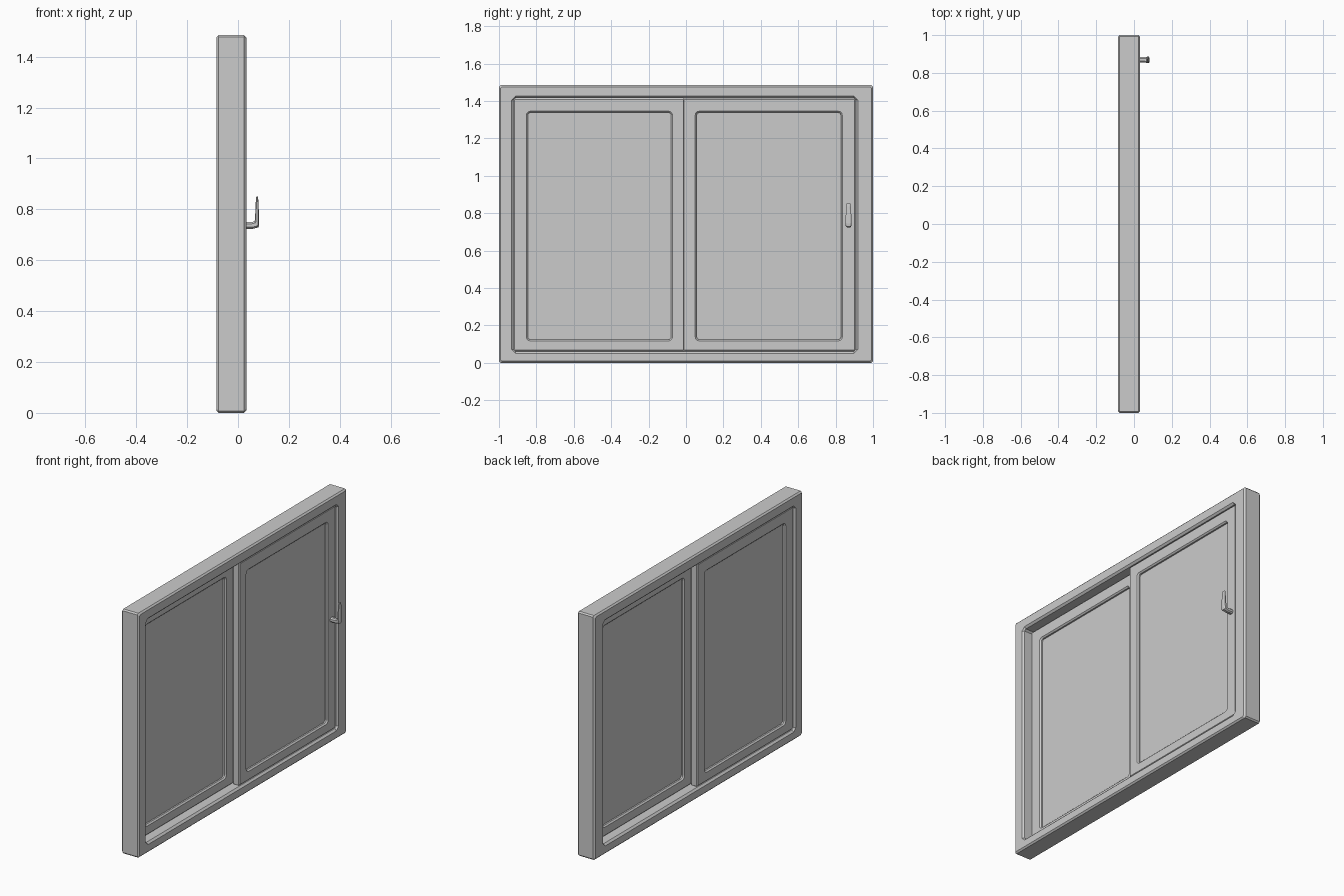
import bpy, bmesh, math

if "Cube" in bpy.data.objects:
    bpy.data.objects.remove(bpy.data.objects["Cube"])


def mesh_object(name, bm):
    bmesh.ops.remove_doubles(bm, verts=bm.verts, dist=1e-6)
    bmesh.ops.recalc_face_normals(bm, faces=bm.faces)
    me = bpy.data.meshes.new(name)
    bm.to_mesh(me)
    bm.free()
    ob = bpy.data.objects.new(name, me)
    bpy.context.collection.objects.link(ob)
    return ob


def rounded_rect(rect, grow, r, n):
    """Points of a rounded rectangle in the y/z plane."""
    y0, y1, z0, z1 = rect[0] - grow, rect[1] + grow, rect[2] - grow, rect[3] + grow
    pts = []
    for k, (cy, cz) in enumerate([(y1 - r, z1 - r), (y0 + r, z1 - r),
                                  (y0 + r, z0 + r), (y1 - r, z0 + r)]):
        for i in range(n + 1):
            a = math.pi / 2 * (k + i / n)
            pts.append((cy + r * math.cos(a), cz + r * math.sin(a)))
    return pts


def bridge(bm, loops, closed):
    n = len(loops[0])
    for i in range(len(loops) if closed else len(loops) - 1):
        a, b = loops[i], loops[(i + 1) % len(loops)]
        for j in range(n):
            k = (j + 1) % n
            bm.faces.new((a[j], a[k], b[k], b[j]))


def ring(name, outer, inner, x0, x1, bo, bi, ro, ri, n):
    """Rectangular frame with chamfered outer (bo) and inner (bi) edges."""
    bm = bmesh.new()
    spec = [(outer, -bo, ro, x0), (outer, 0, ro, x0 + bo),
            (outer, 0, ro, x1 - bo), (outer, -bo, ro, x1),
            (inner, bi, ri + bi, x1), (inner, 0, ri, x1 - bi),
            (inner, 0, ri, x0 + bi), (inner, bi, ri + bi, x0)]
    loops = [[bm.verts.new((x, y, z)) for y, z in rounded_rect(rc, g, r, n)]
             for rc, g, r, x in spec]
    bridge(bm, loops, True)
    return mesh_object(name, bm)


def box(name, x0, x1, y0, y1, z0, z1):
    bm = bmesh.new()
    bmesh.ops.create_cube(bm, size=1)
    for v in bm.verts:
        v.co = ((x0 + x1) / 2 + v.co.x * (x1 - x0),
                (y0 + y1) / 2 + v.co.y * (y1 - y0),
                (z0 + z1) / 2 + v.co.z * (z1 - z0))
    return mesh_object(name, bm)


# Outer frame
ring("window_frame", (-1, 1, 0, 1.485), (-0.922, 0.908, 0.062, 1.415),
     -0.085, 0.033, 0.009, 0.011, 0.008, 0.01, 1)

# Two sliding sashes with glass, one behind the other
Z0, Z1 = 0.062, 1.415
for side, y0, y1, g0, g1, x0, x1 in (
        ("rear", -0.922, -0.004, -0.846, -0.08, -0.073, -0.027),
        ("front", -0.016, 0.908, 0.057, 0.828, -0.025, 0.021)):
    ring(side + "_sash", (y0, y1, Z0, Z1), (g0, g1, 0.125, 1.338),
         x0, x1, 0.006, 0.008, 0.004, 0.014, 3)
    xm = (x0 + x1) / 2
    box(side + "_glass", xm - 0.006, xm + 0.006,
        g0 - 0.01, g1 + 0.01, 0.115, 1.348)

# Handle: cut-corner sections swept out from the sash and then upward
bm = bmesh.new()
YC = 0.869
sections = [  # two ends in x/z, then half width
    ((0.018, 0.723), (0.018, 0.750), 0.014),
    ((0.055, 0.723), (0.055, 0.750), 0.014),
    ((0.081, 0.729), (0.065, 0.753), 0.016),
    ((0.083, 0.745), (0.067, 0.762), 0.017),
    ((0.082, 0.790), (0.068, 0.790), 0.015),
    ((0.080, 0.835), (0.070, 0.835), 0.012),
    ((0.078, 0.851), (0.072, 0.851), 0.010),
]
loops = []
for (xa, za), (xb, zb), w in sections:
    loop = []
    for s, t in ((1, .5), (.5, 1), (-.5, 1), (-1, .5),
                 (-1, -.5), (-.5, -1), (.5, -1), (1, -.5)):
        f = (t + 1) / 2
        loop.append(bm.verts.new((xa + (xb - xa) * f, YC + s * w, za + (zb - za) * f)))
    loops.append(loop)
bridge(bm, loops, False)
bm.faces.new(loops[0])
bm.faces.new(loops[-1])
mesh_object("handle", bm)
